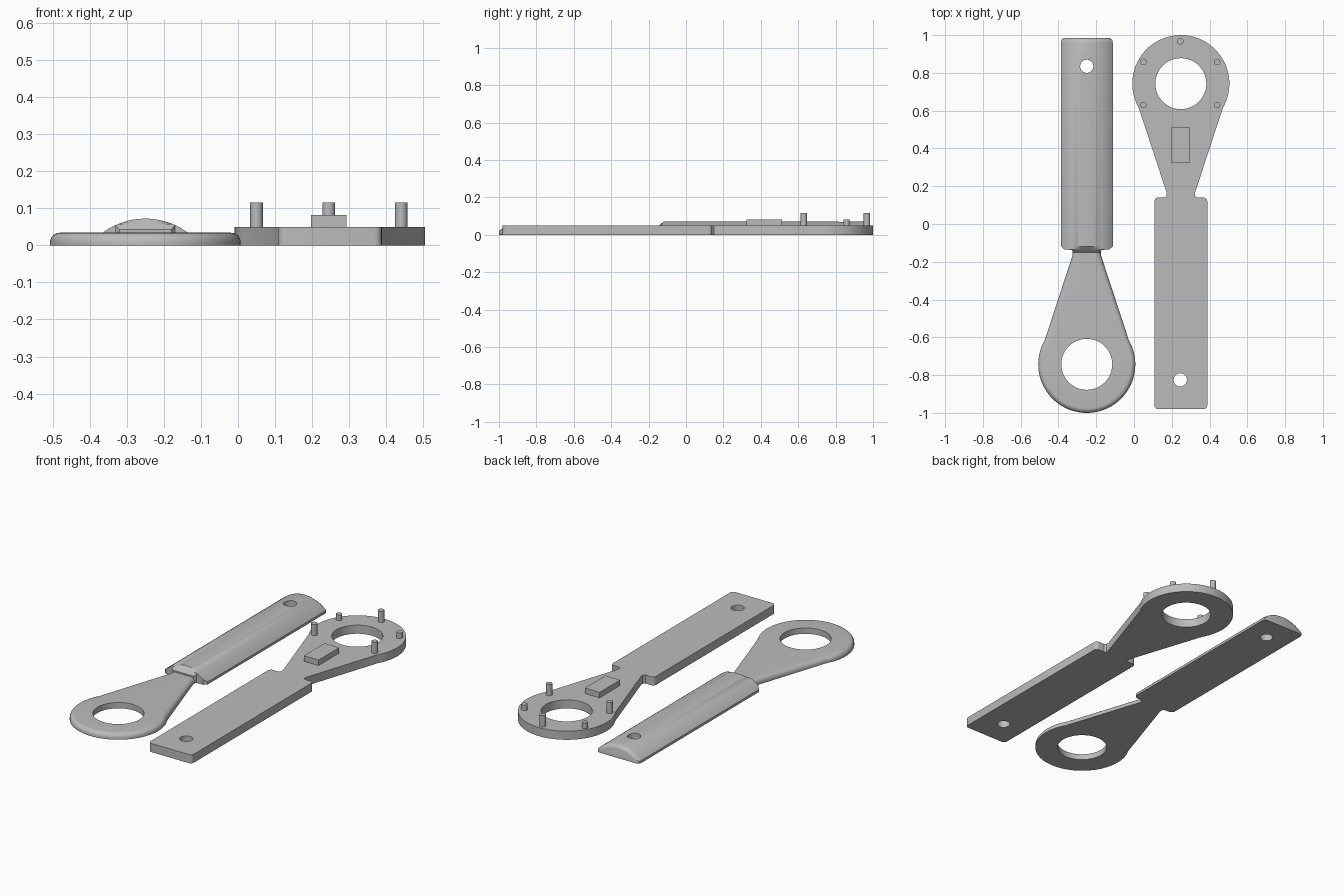
import bpy, bmesh
from math import radians, sin, cos, sqrt, pi
from mathutils import Matrix

if "Cube" in bpy.data.objects:
    bpy.data.objects.remove(bpy.data.objects["Cube"])

grey = bpy.data.materials.new("plain grey")
grey.use_nodes = True
COLOUR = (0.5, 0.5, 0.5, 1)
grey.diffuse_color = COLOUR
grey.node_tree.nodes["Principled BSDF"].inputs["Base Color"].default_value = COLOUR

CX, RING_Y, RING_R = 0.248, 0.743, 0.257


def finish(name, bm, matrix, smooth=True):
    bmesh.ops.recalc_face_normals(bm, faces=bm.faces)
    bm.transform(matrix)
    mesh = bpy.data.meshes.new(name)
    bm.to_mesh(mesh)
    bm.free()
    mesh.materials.append(grey)
    obj = bpy.data.objects.new(name, mesh)
    bpy.context.collection.objects.link(obj)
    if smooth:
        shade(obj)
    return obj


def shade(obj):
    bpy.ops.object.select_all(action="DESELECT")
    obj.select_set(True)
    bpy.context.view_layer.objects.active = obj
    bpy.ops.object.shade_smooth_by_angle(angle=radians(30))


def arc(cx, cy, r, a0, a1, n):
    angles = [radians(a0 + (a1 - a0) * i / n) for i in range(n + 1)]
    return [(cx + r * cos(a), cy + r * sin(a)) for a in angles]


def plate(name, half, height, matrix, rounding=0):
    """Extrude a mirrored half outline, optionally rounding its upper rim."""
    outline = half + [(-x, y) for x, y in reversed(half) if x > 1e-5]
    bm = bmesh.new()
    face = bm.faces.new([bm.verts.new((x, y, 0)) for x, y in outline])
    new = bmesh.ops.extrude_face_region(bm, geom=[face])["geom"]
    top = [v for v in new if isinstance(v, bmesh.types.BMVert)]
    bmesh.ops.translate(bm, verts=top, vec=(0, 0, height))
    if rounding:
        rim = [e for e in bm.edges if all(v.co.z > height / 2 for v in e.verts)]
        bmesh.ops.bevel(bm, geom=rim, offset=rounding, segments=6,
                        profile=0.5, affect="EDGES", clamp_overlap=True)
    return finish(name, bm, matrix)


def cylinder(name, x, y, r, z0, z1, sides):
    bm = bmesh.new()
    bmesh.ops.create_cone(bm, cap_ends=True, segments=sides, radius1=r,
                          radius2=r, depth=z1 - z0)
    return finish(name, bm, Matrix.Translation((x, y, (z0 + z1) / 2)))


def drill(obj, x, y, r):
    cutter = cylinder("hole_cutter", x, y, r, -0.1, 0.2, 48)
    mod = obj.modifiers.new("hole", "BOOLEAN")
    mod.operation, mod.solver, mod.object = "DIFFERENCE", "EXACT", cutter
    bpy.context.view_layer.objects.active = obj
    bpy.ops.object.modifier_apply(modifier=mod.name)
    bpy.data.objects.remove(cutter)
    shade(obj)


right_place = Matrix.Translation((CX, 0, 0))
left_place = Matrix.Translation((-CX - 0.002, 0, 0)) @ Matrix.Rotation(pi, 4, "Z")
ring = arc(0, RING_Y, RING_R, -30, 90, 32)
neck = [(0.075, 0.15), (0.075, 0.165)]

# Flat half: handle, neck and ring in a single plate
grip = arc(0.12, -0.96, 0.02, -90, 0, 4) + arc(0.12, 0.12, 0.02, 0, 90, 4)
base = plate("base_plate", grip + [(0.085, 0.14)] + neck + ring, 0.05, right_place)
drill(base, CX, RING_Y, 0.135)
drill(base, CX - 0.003, -0.825, 0.035)

# Pins around the ring, and the locating block
for side in (-1, 1):
    for label, y, top in (("tall", 0.63, 0.115), ("short", 0.858, 0.082)):
        cylinder(label + "_pin", CX - 0.003 + side * 0.195, y, 0.017, 0.04, top, 24)
cylinder("end_pin", CX - 0.003, 0.967, 0.017, 0.04, 0.115, 24)
bm = bmesh.new()
bmesh.ops.create_cube(bm, size=1)
bmesh.ops.scale(bm, verts=bm.verts, vec=(0.095, 0.19, 0.042))
finish("locating_block", bm, Matrix.Translation((CX - 0.003, 0.418, 0.061)), False)

# Rounded half: thin ring paddle with a soft upper rim
paddle = plate("cover_paddle", [(0.075, 0.1)] + neck + ring, 0.034, left_place, 0.026)
drill(paddle, -CX - 0.002, -RING_Y, 0.135)

# Domed handle lofted from arc sections: y, half width, height cap, height drop
sections = [(-0.15, 0.07, 0.042, 0), (-0.137, 0.08, 0.055, 0),
            (-0.135, 0.12, 0.057, 0), (-0.118, 0.1375, 0.072, 0),
            (0.96, 0.1375, 0.072, 0), (0.972, 0.1355, 0.072, 0.003),
            (0.98, 0.13, 0.072, 0.009), (0.985, 0.118, 0.072, 0.02)]
R, TOP, N = 0.193, 0.072, 32
bm = bmesh.new()
rows = []
for y, half, cap, drop in sections:
    row = [bm.verts.new((-half, y, 0))]
    for i in range(N + 1):
        x = half * (2 * i / N - 1)
        z = TOP - R + sqrt(R * R - x * x)
        row.append(bm.verts.new((x, y, max(0.004, min(z, cap) - drop))))
    row.append(bm.verts.new((half, y, 0)))
    rows.append(row)
for a, b in zip(rows, rows[1:]):
    for i in range(len(a)):
        j = (i + 1) % len(a)
        bm.faces.new((a[i], a[j], b[j], b[i]))
bm.faces.new(rows[0])
bm.faces.new(rows[-1])
handle = finish("domed_handle", bm, Matrix.Translation((-CX - 0.002, 0, 0)))
drill(handle, -CX - 0.002, 0.835, 0.035)
